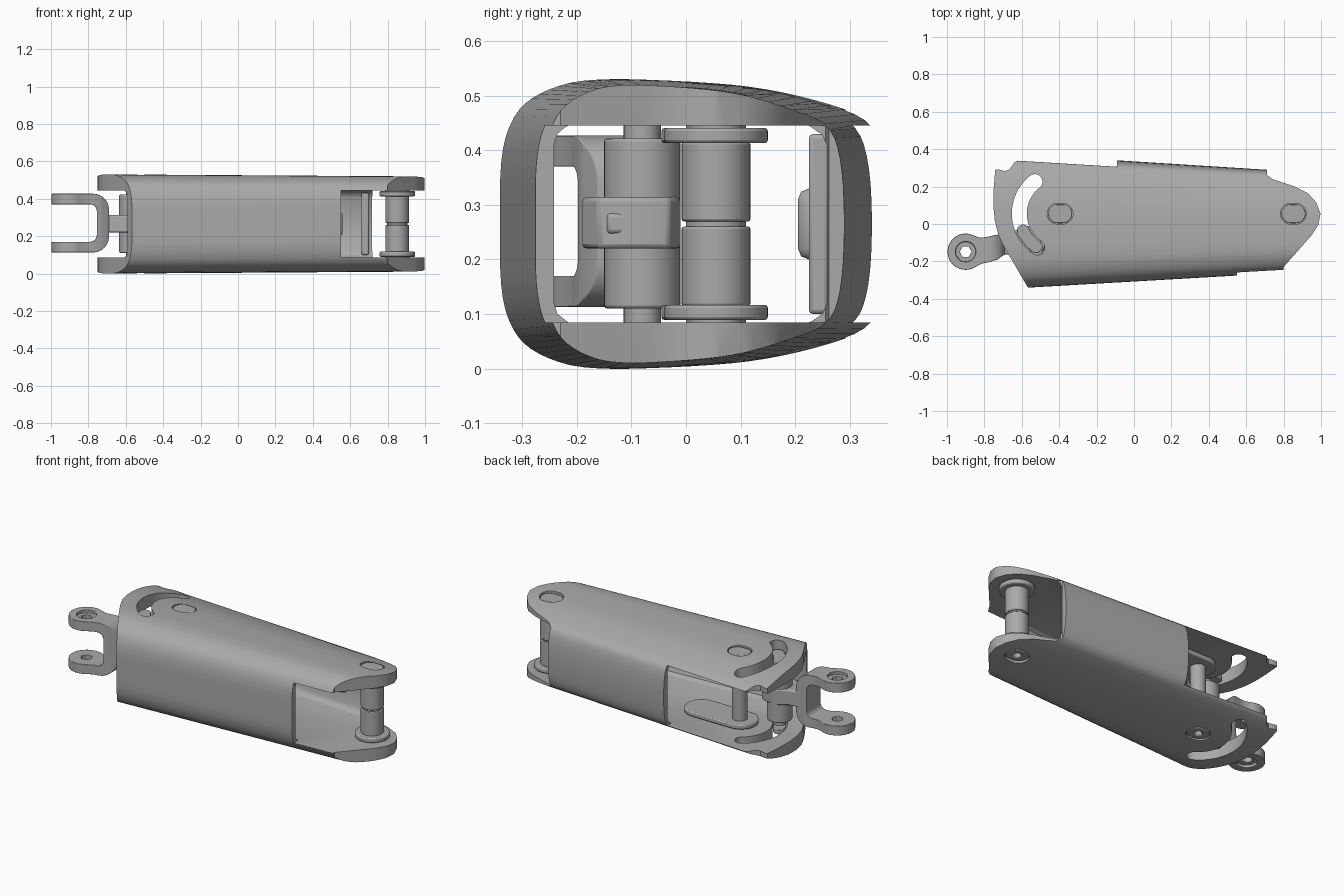
import bpy, bmesh
from math import sin, cos, pi, radians
from mathutils import Vector

if "Cube" in bpy.data.objects:
    bpy.data.objects.remove(bpy.data.objects["Cube"], do_unlink=True)

grey = bpy.data.materials.new("satin_grey")
grey.use_nodes = True
grey.diffuse_color = (0.4, 0.4, 0.4, 1)
grey.node_tree.nodes["Principled BSDF"].inputs["Base Color"].default_value = (0.4, 0.4, 0.4, 1)
MID = 0.265


def loft(name, rings):
    """Closed solid skinned through rings of equal point count."""
    bm = bmesh.new()
    rows = [[bm.verts.new(p) for p in ring] for ring in rings]
    for a, b in zip(rows, rows[1:]):
        for i in range(len(a)):
            j = (i + 1) % len(a)
            bm.faces.new((a[i], a[j], b[j], b[i]))
    bm.faces.new(rows[0])
    bm.faces.new(rows[-1])
    bmesh.ops.recalc_face_normals(bm, faces=bm.faces)
    mesh = bpy.data.meshes.new(name)
    bm.to_mesh(mesh)
    bm.free()
    ob = bpy.data.objects.new(name, mesh)
    bpy.context.collection.objects.link(ob)
    mesh.materials.append(grey)
    return ob


def prism(name, outline, z0, z1):
    return loft(name, [[(x, y, z) for x, y in outline] for z in (z0, z1)])


def box(name, lo, hi):
    return prism(name, [(lo[0], lo[1]), (hi[0], lo[1]), (hi[0], hi[1]), (lo[0], hi[1])], lo[2], hi[2])


def arc(cx, cy, r, a0, a1, n=16):
    return [(cx + r * cos(radians(a0 + (a1 - a0) * i / n)),
             cy + r * sin(radians(a0 + (a1 - a0) * i / n))) for i in range(n + 1)]


def circle(cx, cy, r, n=40):
    return arc(cx, cy, r, 0, 360, n)[:-1]


def stadium(cx, cy, half, r):
    return arc(cx + half, cy, r, -90, 90) + arc(cx - half, cy, r, 90, 270)


def arc_slot(cx, cy, r, w, a0, a1):
    """Banana-shaped outline with round ends."""
    p, q = arc(cx, cy, r, a0, a0, 1)[0], arc(cx, cy, r, a1, a1, 1)[0]
    return (arc(cx, cy, r + w, a0, a1, 24) + arc(*q, w, a1, a1 + 180, 10)[1:-1]
            + arc(cx, cy, r - w, a1, a0, 24) + arc(*p, w, a0 + 180, a0 + 360, 10)[1:-1])


def activate(ob):
    bpy.ops.object.select_all(action='DESELECT')
    ob.select_set(True)
    bpy.context.view_layer.objects.active = ob


def boolean(ob, other, op='DIFFERENCE'):
    activate(ob)
    mod = ob.modifiers.new("cut", 'BOOLEAN')
    mod.operation, mod.object, mod.solver = op, other, 'EXACT'
    bpy.ops.object.modifier_apply(modifier=mod.name)
    bpy.data.objects.remove(other, do_unlink=True)


def finish(ob, bevel=0.0):
    activate(ob)
    if bevel:
        mod = ob.modifiers.new("soft_edges", 'BEVEL')
        mod.width, mod.segments, mod.limit_method = bevel, 2, 'ANGLE'
        mod.angle_limit = radians(40)
    bpy.ops.object.shade_smooth_by_angle(angle=radians(35))
    return ob


# Tapered shell: rounded outer section
upper = [(-.342, .0), (-.342, .13), (-.315, .205), (-.265, .243), (-.18, .267), (0, .261),
         (.13, .25), (.25, .222), (.34, .188), (.367, .12), (.374, 0)]
section = upper + [(y, -z) for y, z in reversed(upper[1:-1])]
for _ in range(2):
    pairs = list(zip(section, section[1:] + section[:1]))
    section = [(a[0] * (1 - t) + b[0] * t, a[1] * (1 - t) + b[1] * t)
               for a, b in pairs for t in (.25, .75)]


def taper(x):
    return (0.303 - 0.057 * x) / 0.337


shell = loft("shell", [[(x, y * taper(x), MID + z * (1 - .04 * (x + .6) / 1.6)) for y, z in section]
                       for x in (-.8, 1.05)])
# Plan outline of the shell
plan = [(-.742, .29), (-.725, .292), (-.69, .282), (-.665, .292), (-.64, .33), (-.61, .345), (-.6, .5),
        (.71, .5), (.712, .262), (.74, .24), (.86, .2), (.93, .165), (.975, .115), (.997, .055),
        (.985, -.005), (.95, -.06), (.8, -.23), (.8, -.5), (-.473, -.5), (-.69, -.13), (-.725, -.06),
        (-.745, .02), (-.752, .1), (-.75, .19)]
boolean(shell, prism("plan_cutter", plan, -.2, .8), 'INTERSECT')
# Hollow inside, with rounded long corners
inner = [(s * y, z) for s, y, z in
         ((-1, .3, .145), (-1, .292, .165), (-1, .268, .18), (1, .29, .18), (1, .32, .165), (1, .333, .145))]
inner = inner + [(y, -z) for y, z in reversed(inner)]
boolean(shell, loft("hollow", [[(x, y * taper(x), MID + z) for y, z in inner] for x in (-.9, 1.15)]))
# Side openings and end mouth
LOW, HIGH = MID - .18, MID + .18
for lo, hi in (((.55, -.6), (1.2, .1)), ((.72, -.6), (1.2, .6)), ((-1, .05), (-.09, .6))):
    boolean(shell, box("opening", (*lo, LOW), (*hi, HIGH)))
# Curved guide slots through both cheeks
PIVOT, TIP, LUG = (-.395, .055), (.852, .055), (-.565, -.08)
boolean(shell, prism("slot", arc_slot(*PIVOT, .218, .04, 128, 236), -.2, .8))
# Seats for the pin heads
for c in (PIVOT, TIP):
    boolean(shell, prism("seat", stadium(*c, .014, .055), -.2, .8))
finish(shell)

# Pin heads, flush in both cheeks, the lower ones with a socket
for name, c, top in (("pivot", PIVOT, .518), ("tip", TIP, .505)):
    finish(prism(name + "_head_upper", stadium(*c, .014, .051), HIGH - .01, top), .005)
    low = prism(name + "_head_lower", stadium(*c, .014, .051), 2 * MID - top, LOW + .01)
    boolean(low, prism("socket", circle(*c, .024, 6), -.1, .05))
    finish(low, .004)

# Tip pin: two sleeves, a thin core and two flanges
finish(prism("tip_core", circle(*TIP, .055), LOW, HIGH))
for s, side in ((1, "upper"), (-1, "lower")):
    a, b, c, d = (MID + s * k for k in (.005, .15, .148, .176))
    finish(prism("tip_sleeve_" + side, circle(*TIP, .063), min(a, b), max(a, b)), .004)
    finish(prism("tip_flange_" + side, circle(*TIP, .095), min(c, d), max(c, d)), .006)
    # Long bearing plates inside the wide end
    finish(prism("bearing_plate_" + side, stadium(-.27, .05, .13, .095), min(c, d), max(c, d)), .006)
finish(prism("pivot_pin", circle(*PIVOT, .042), LOW, HIGH))

# Lug: barrel, pin and slider that rides in the slots
finish(prism("lug_pin", circle(*LUG, .034), .05, .475), .004)
finish(prism("lug_barrel", circle(*LUG, .07), .11, .422), .006)
for z0, side in ((.45, "upper"), (.05, "lower")):
    finish(prism("slider_" + side, arc_slot(*PIVOT, .218, .034, 205, 234), z0, z0 + .03), .004)
finish(box("lug_key", (-.52, -.145, .247), (-.475, -.085, .285)), .008)

# Clevis: U-shaped side profile cut to a plan with a round eye
EYE = (-.9, -.148)
u = (arc(-.775, .342, .085, 90, 0, 8) + arc(-.775, .198, .085, 0, -90, 8) + [(-1.01, .113), (-1.01, .17)]
     + arc(-.79, .205, .035, -90, 0, 6) + arc(-.79, .335, .035, 0, 90, 6) + [(-1.01, .37), (-1.01, .427)])
clevis = loft("clevis", [[(x, y, z) for x, z in u] for y in (-.3, .05)])
eye_plan = (arc(*EYE, .097, 62, 298, 32)
            + [(-.815, -.212), (-.77, -.203), (-.73, -.19), (-.68, -.155), (-.68, -.055),
               (-.74, -.058), (-.79, -.07), (-.825, -.073)])
boolean(clevis, prism("clevis_plan", eye_plan, 0, .6), 'INTERSECT')
boolean(clevis, prism("eye_hole", circle(*EYE, .032, 6), 0, .6))
for z0, z1 in ((.1, .13), (.41, .44)):
    boolean(clevis, prism("eye_recess", circle(*EYE, .054), z0, z1))
finish(clevis, .008)
neck = [(-.72, -.16), (-.655, -.165), (-.6, -.18), (-.545, -.19), (-.49, -.16), (-.47, -.1), (-.48, -.03),
        (-.53, -.01), (-.6, -.015), (-.65, -.045), (-.72, -.058)]
finish(prism("clevis_neck", neck, .22, .314), .008)

# Raised pad and rib on the inside of the rear panel
finish(box("rear_pad", (.34, .205, .2), (.56, .29, .33)), .02)
finish(box("rear_rib", (.66, .225, .1), (.70, .262, .43)), .008)
